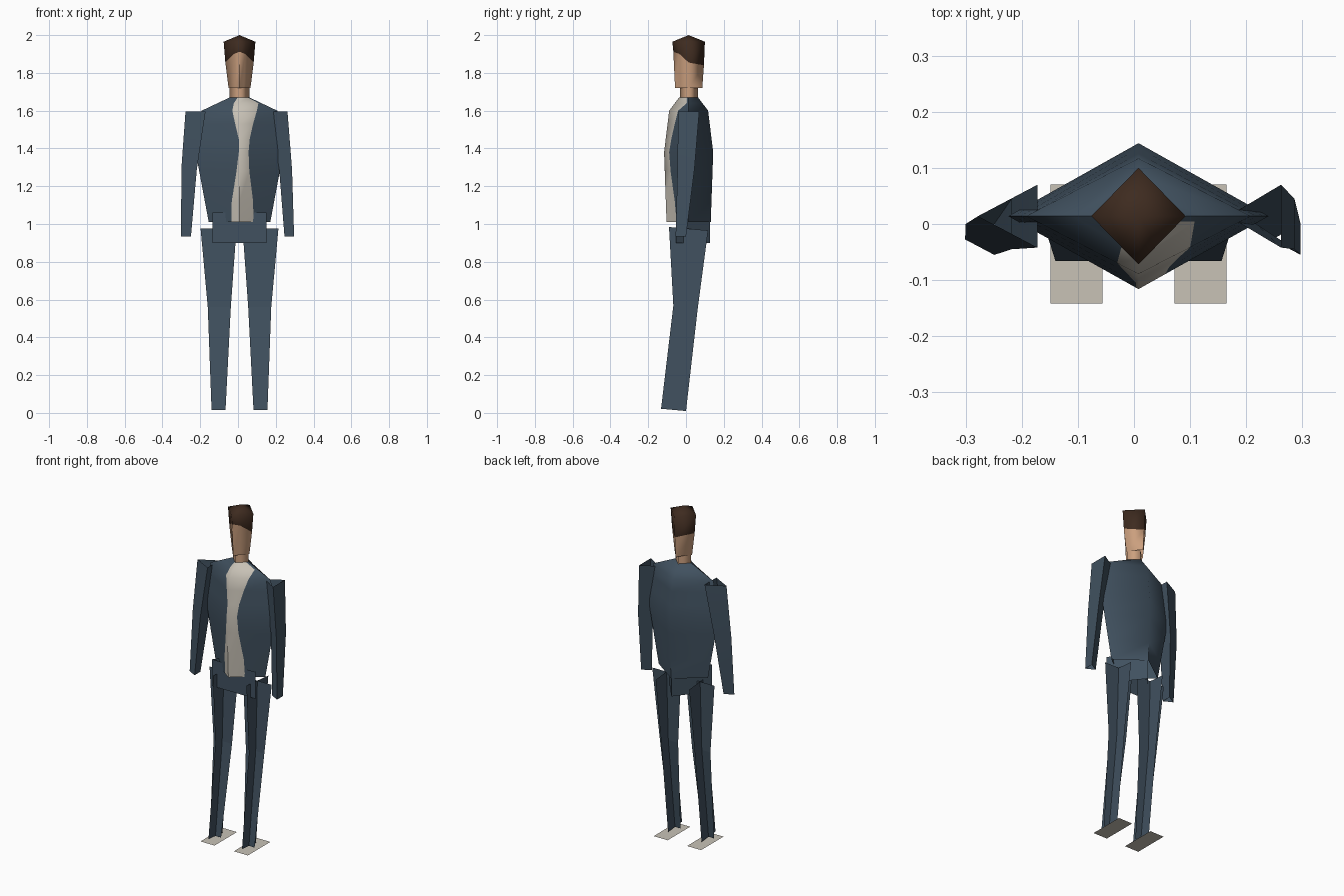
import bpy
from math import radians

cube = bpy.data.objects.get("Cube")
if cube:
    bpy.data.objects.remove(cube)

CX, CY = 0.008, 0.014   # body axis


def material(name, rgb):
    m = bpy.data.materials.new(name)
    m.use_nodes = True
    m.diffuse_color = (*rgb, 1)
    m.node_tree.nodes["Principled BSDF"].inputs["Base Color"].default_value = (*rgb, 1)
    return m


SUIT = material("slate_blue", (0.052, 0.082, 0.115))
CREAM = material("cream", (0.58, 0.54, 0.47))
SKIN = material("skin", (0.60, 0.35, 0.21))
HAIR = material("dark_brown", (0.048, 0.024, 0.014))


def build(name, verts, faces, mats, smooth=None, rule=None):
    me = bpy.data.meshes.new(name)
    me.from_pydata(verts, [], faces)
    for m in mats:
        me.materials.append(m)
    if rule:
        for i, p in enumerate(me.polygons):
            p.material_index = rule(i)
    ob = bpy.data.objects.new(name, me)
    bpy.context.collection.objects.link(ob)
    if smooth:
        bpy.ops.object.select_all(action='DESELECT')
        ob.select_set(True)
        bpy.context.view_layer.objects.active = ob
        bpy.ops.object.shade_smooth_by_angle(angle=radians(smooth))
    return ob


def loft(name, rings, mats, smooth=None, rule=None, tip=None):
    """Open tube through equal rings listed from bottom to top, counter-clockwise."""
    n = len(rings[0])
    verts = [v for r in rings for v in r]
    faces = [(k * n + i, k * n + (i + 1) % n, (k + 1) * n + (i + 1) % n, (k + 1) * n + i)
             for k in range(len(rings) - 1) for i in range(n)]
    if tip:
        top = (len(rings) - 1) * n
        faces += [(top + i, top + (i + 1) % n, len(verts)) for i in range(n)]
        verts.append(tip)
    return build(name, verts, faces, mats, smooth, rule)


# Torso: diamond sections (z, half width, half depth)
sections = [(1.01, 0.163, 0.117), (1.38, 0.232, 0.13), (1.60, 0.2, 0.103), (1.67, 0.052, 0.05)]


def section(z):
    for (z0, w0, d0), (z1, w1, d1) in zip(sections, sections[1:]):
        if z <= z1:
            t = (z - z0) / (z1 - z0)
            return w0 + t * (w1 - w0), d0 + t * (d1 - d0)


# Shirt opening limits (z, right edge, left edge)
opening = [(1.01, -0.035, 0.082), (1.12, -0.033, 0.08), (1.28, -0.008, 0.06),
           (1.38, 0.004, 0.056), (1.45, 0.004, 0.062), (1.53, -0.015, 0.08),
           (1.60, -0.03, 0.1), (1.64, -0.022, 0.108), (1.67, -0.002, 0.05)]
rings = []
for z, a, b in opening:
    w, d = section(z)

    def front(x):
        return (x, CY - d * (1 - abs(x - CX) / w), z)
    rings.append([(CX - w, CY, z), front(a), (CX, CY - d, z), front(b),
                  (CX + w, CY, z), (CX, CY + d, z)])
loft("torso", rings, [SUIT, CREAM], 64, lambda i: 1 if i % 6 in (1, 2) else 0)

# Hips: wedge with flat front and ridge at the back
loft("hips", [[(CX - 0.143, -0.052, z), (CX + 0.143, -0.052, z), (CX, 0.127, z)]
              for z in (0.9, 1.06)], [SUIT])

# Neck
loft("neck", [[(CX - 0.052, CY, z), (CX, CY - 0.047, z), (CX + 0.052, CY, z),
               (CX, CY + 0.049, z)] for z in (1.665, 1.725)], [SKIN], 95)


# Head: diamond with extra points on the front faces for the hairline
def head_ring(w, d, zs):
    f = 0.6
    pts = [(-1, 0), (-1 + f, -f), (0, -1), (1 - f, -f), (1, 0), (0, 1)]
    return [(CX + w * x, CY + d * y, z) for (x, y), z in zip(pts, zs)]


head = [head_ring(0.058, 0.072, [1.72] * 6),
        head_ring(0.075, 0.081, [1.855, 1.9, 1.912, 1.9, 1.855, 1.84]),
        head_ring(0.084, 0.086, [1.965] * 6)]
loft("head", head, [SKIN, HAIR], 95, lambda i: 0 if i < 6 else 1, (CX, CY, 2.0))


# Arms: triangular tubes pointing toward -x (z, apex x, base x, back y, front y)
def arm(name, rows):
    loft(name, [[(a, (f + k) / 2, z), (b, f, z), (b, k, z)] for z, a, b, k, f in rows],
         [SUIT], 64)


arm("right_arm", [(0.935, -0.301, -0.249, 0.0, -0.055), (1.29, -0.3, -0.218, 0.045, -0.045),
                  (1.595, -0.278, -0.172, 0.07, -0.042)])
arm("left_arm", [(0.935, 0.246, 0.297, 0.0, -0.055), (1.29, 0.218, 0.286, 0.045, -0.045),
                 (1.595, 0.168, 0.262, 0.07, -0.042)])

# Legs: two crossed sheets each, with a flat foot sheet
# (z, outer offset, inner offset, front y, back y, tilt)
leg_rows = [(0.016, 0.148, 0.074, -0.132, 0.0, 0.006),
            (0.56, 0.168, 0.046, -0.067, 0.062, 0.008),
            (0.975, 0.206, 0.016, -0.09, 0.117, 0.009)]
for side, s in (("right", -1), ("left", 1)):
    wide, deep = [], []
    for z, o, i, f, k, t in leg_rows:
        mid = (f + k) / 2
        wide += [(CX + s * o, mid, z), (CX + s * i, mid, z)]
        deep += [(CX + s * 0.111, f, z + t), (CX + s * 0.111, k, z - t)]
    quads = [(0, 1, 3, 2), (2, 3, 5, 4)]
    build(side + "_leg", wide + deep, quads + [tuple(v + 6 for v in q) for q in quads], [SUIT])
    x0, x1 = sorted((CX + s * 0.064, CX + s * 0.157))
    build(side + "_foot", [(x0, -0.142, 0), (x1, -0.142, 0), (x1, 0.07, 0), (x0, 0.07, 0)],
          [(0, 1, 2, 3)], [CREAM])
